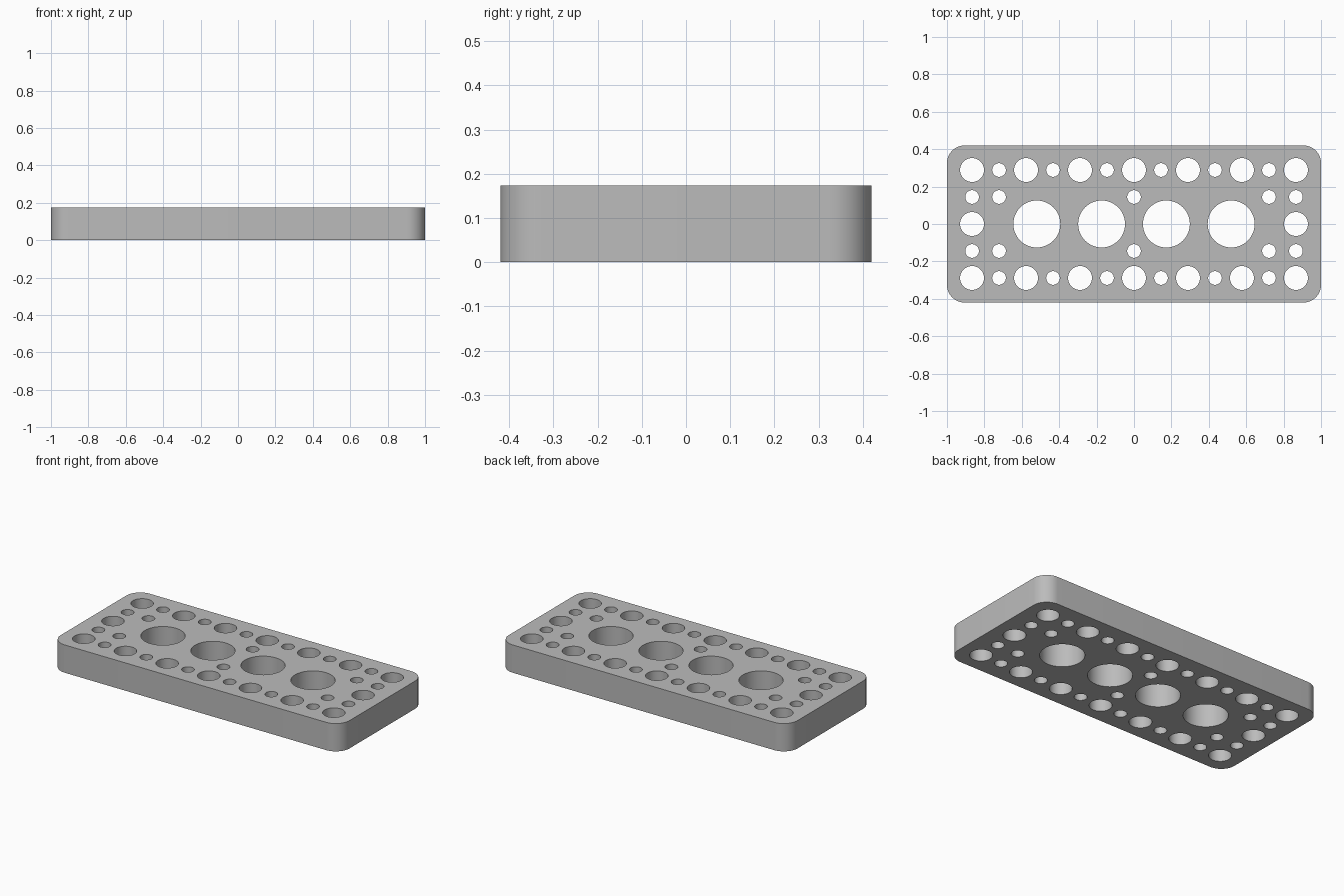
import bpy, bmesh, math
from mathutils import Vector

cube = bpy.data.objects.get("Cube")
if cube:
    bpy.data.objects.remove(cube, do_unlink=True)

HALF_X, HALF_Y, HEIGHT, CORNER = 1.0, 0.42, 0.174, 0.095
PITCH = 0.1443          # hole grid spacing
SMALL, MEDIUM, LARGE = 0.0365, 0.064, 0.1255

grey = bpy.data.materials.new("grey")
grey.use_nodes = True
colour = (0.5, 0.5, 0.5, 1)
grey.diffuse_color = colour
grey.node_tree.nodes["Principled BSDF"].inputs["Base Color"].default_value = colour


def add_loop(bm, points):
    """Closed ring of edges on the ground plane."""
    verts = [bm.verts.new((x, y, 0)) for x, y in points]
    for a, b in zip(verts, verts[1:] + verts[:1]):
        bm.edges.new((a, b))


def arc(cx, cy, radius, start, sweep, count):
    return [(cx + radius * math.cos(start + sweep * i / count),
             cy + radius * math.sin(start + sweep * i / count)) for i in range(count + 1)]


# Hole layout: (column, row, radius) on the grid
holes = [(c, r, SMALL if c % 2 else MEDIUM) for c in range(-6, 7) for r in (-2, 2)]
holes += [(c, r, SMALL) for c in (-6, -5, 0, 5, 6) for r in (-1, 1)]
holes += [(c, 0, MEDIUM) for c in (-6, 6)]
holes += [(c, 0, LARGE) for c in (-3.6, -1.2, 1.2, 3.6)]

bm = bmesh.new()

# Rounded outline
outline = []
for i, (sx, sy) in enumerate(((1, 1), (-1, 1), (-1, -1), (1, -1))):
    outline += arc(sx * (HALF_X - CORNER), sy * (HALF_Y - CORNER), CORNER,
                   i * math.pi / 2, math.pi / 2, 12)
add_loop(bm, outline)

# Round through holes
for column, row, radius in holes:
    add_loop(bm, arc(column * PITCH, row * PITCH, radius, 0, math.tau, 48)[:-1])

# Fill the perforated sheet and extrude it into a plate
bmesh.ops.triangle_fill(bm, use_beauty=True, edges=bm.edges[:], normal=Vector((0, 0, 1)))
result = bmesh.ops.extrude_face_region(bm, geom=bm.faces[:], use_keep_orig=True)
top = [v for v in result["geom"] if isinstance(v, bmesh.types.BMVert)]
bmesh.ops.translate(bm, verts=top, vec=(0, 0, HEIGHT))
bmesh.ops.recalc_face_normals(bm, faces=bm.faces[:])

mesh = bpy.data.meshes.new("perforated_plate")
bm.to_mesh(mesh)
bm.free()
mesh.materials.append(grey)
plate = bpy.data.objects.new("perforated_plate", mesh)
bpy.context.collection.objects.link(plate)

# Smooth curved walls, sharp rims
bpy.ops.object.select_all(action="DESELECT")
plate.select_set(True)
bpy.context.view_layer.objects.active = plate
bpy.ops.object.shade_smooth_by_angle(angle=math.radians(30))
